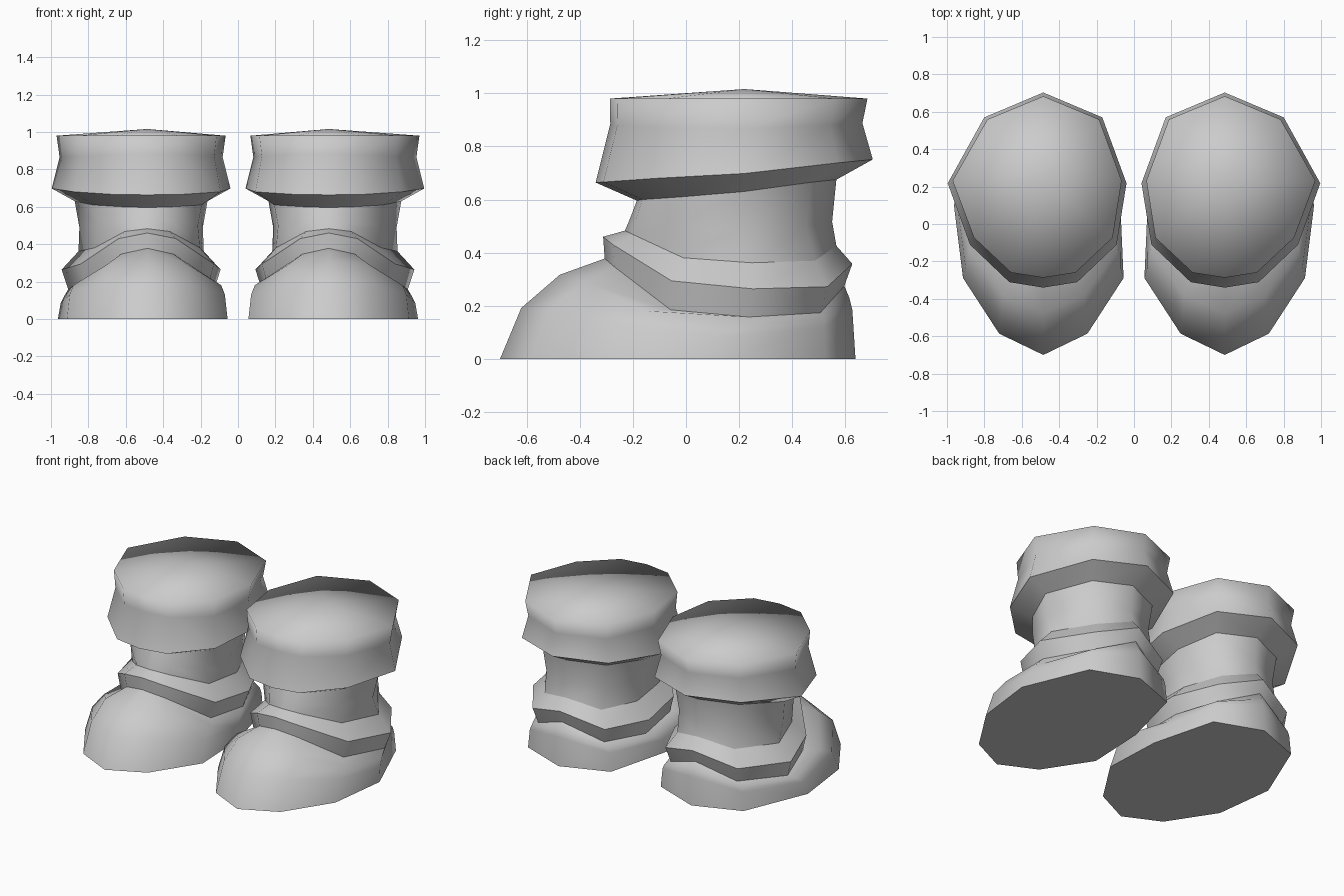
import bpy
import bmesh

cube = bpy.data.objects.get("Cube")
if cube:
    bpy.data.objects.remove(cube)

# The single material
grey = bpy.data.materials.new("plain_grey")
grey.use_nodes = True
colour = (0.6, 0.6, 0.6, 1)
grey.diffuse_color = colour
grey.node_tree.nodes["Principled BSDF"].inputs["Base Color"].default_value = colour

BOOT_X = 0.485   # distance of each boot from the middle
BULGE = 0.033    # outward offset of the widest points

# Half outlines from front to back: x as a share of the half width,
# y from -1 (front) to 1 (back)
OVAL = [(0, -1), (.38, -.944), (.82, -.56), (1, .07), (.66, .745), (0, 1)]
ANKLE = [(0, -1), (.36, -.92), (.84, -.45), (1, .2), (.62, .8), (0, 1)]
SOLE = [(0, -1), (.53, -.83), (.965, -.385), (1, .2), (.68, .83), (0, 1)]


def ring(outline, width, front, back, heights):
    """Closed ten-sided ring; heights run from front to back."""
    if not isinstance(heights, list):
        heights = [heights] * len(outline)
    mid, half = (front + back) / 2, (back - front) / 2
    pts = [(u * width + (BULGE if u == 1 else 0), mid + v * half, h)
           for (u, v), h in zip(outline, heights)]
    other = [(-u * width + (BULGE if u == 1 else 0), mid + v * half, h)
             for (u, v), h in zip(outline, heights)]
    return pts + other[-2:0:-1]


def build(name, side, rings, sharp=(), apex=None, base=False):
    """Skin the rings from bottom to top; rings listed in sharp keep a crease."""
    bm = bmesh.new()

    def place(p):
        return bm.verts.new((side * (BOOT_X + p[0]), p[1], p[2]))

    loops = [[place(p) for p in r] for r in rings]
    n = len(loops[0])
    for low, high in zip(loops, loops[1:]):
        for i in range(n):
            j = (i + 1) % n
            bm.faces.new((low[i], low[j], high[j], high[i]))
    if apex:
        tip = place(apex)
        for i in range(n):
            bm.faces.new((loops[-1][i], loops[-1][(i + 1) % n], tip))
    if base:
        bm.faces.new(loops[0][::-1])
    for f in bm.faces:
        f.smooth = True
    for k in sharp:
        for i in range(n):
            bm.edges.get((loops[k][i], loops[k][(i + 1) % n])).smooth = False
    if side < 0:
        bmesh.ops.reverse_faces(bm, faces=bm.faces[:])
    mesh = bpy.data.meshes.new(name)
    bm.to_mesh(mesh)
    bm.free()
    mesh.materials.append(grey)
    bpy.context.collection.objects.link(bpy.data.objects.new(name, mesh))


# Rings shared by neighbouring parts
shaft_top = ring(OVAL, .355, -.185, .566, [.596, .6, .61, .63, .665, .675])
shaft_foot = ring(ANKLE, .335, -.23, .566, [.483, .468, .381, .362, .37, .426])
band_low = ring(ANKLE, .39, -.306, .596, [.378, .347, .185, .158, .174, .275])

# Foot: sole, toe cap and instep up to the ankle band
foot = [
    ring(SOLE, .445, -.7, .638, 0),
    ring(SOLE, .43, -.62, .626, [.192, .185, .13, .085, .12, .185]),
    ring(SOLE, .41, -.475, .615, [.317, .29, .18, .125, .15, .23]),
    band_low,
]
# Ankle band: upright strap with a sloping top
band = [
    band_low,
    ring(ANKLE, .425, -.312, .626, [.46, .43, .294, .264, .272, .358]),
    shaft_foot,
]
# Shaft: slightly waisted tube
shaft = [
    shaft_foot,
    ring(OVAL, .33, -.21, .55, [.53, .525, .5, .49, .5, .517]),
    shaft_top,
]
# Cuff: flared collar, pinched in the middle, with a low domed top
cuff = [
    shaft_top,
    ring(OVAL, .478, -.34, .703, [.664, .666, .68, .698, .738, .751]),
    ring(OVAL, .436, -.285, .664, [.885, .88, .87, .866, .88, .887]),
    ring(OVAL, .452, -.287, .683, .98),
]

for side, label in ((1, "left"), (-1, "right")):
    build(label + "_foot", side, foot, sharp=(0,), base=True)
    build(label + "_ankle_band", side, band, sharp=(1,))
    build(label + "_shaft", side, shaft)
    build(label + "_cuff", side, cuff, sharp=(1,), apex=(0, .22, 1.016))
